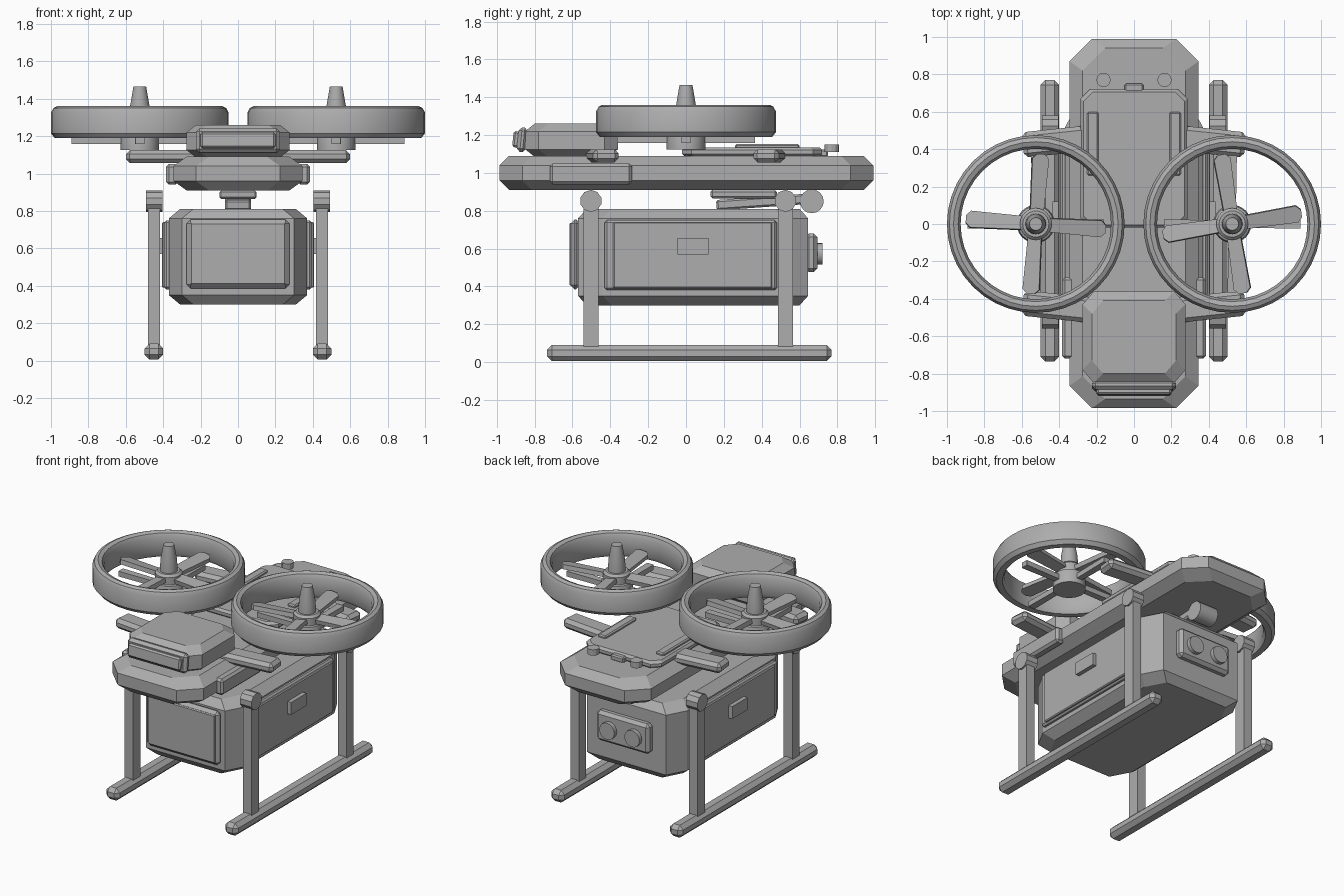
import bpy, bmesh, math
from mathutils import Matrix, Vector

if "Cube" in bpy.data.objects:
    bpy.data.objects.remove(bpy.data.objects["Cube"])

grey = bpy.data.materials.new("plain_grey")
grey.diffuse_color = (0.42, 0.42, 0.42, 1)
grey.use_nodes = True
grey.node_tree.nodes["Principled BSDF"].inputs["Base Color"].default_value = grey.diffuse_color


def finish(name, bm, smooth=False):
    bmesh.ops.recalc_face_normals(bm, faces=bm.faces[:])
    me = bpy.data.meshes.new(name)
    bm.to_mesh(me)
    bm.free()
    me.materials.append(grey)
    ob = bpy.data.objects.new(name, me)
    bpy.context.collection.objects.link(ob)
    if smooth:
        bpy.context.view_layer.objects.active = ob
        ob.select_set(True)
        bpy.ops.object.shade_smooth_by_angle(angle=math.radians(35))
        ob.select_set(False)
    return ob


def box(name, x, y, z, bevel=0.0, rot=None):
    """Box from (min, max) ranges, with chamfered edges; rot = (axis, degrees)."""
    bm = bmesh.new()
    size = [r[1] - r[0] for r in (x, y, z)]
    mid = Vector([(r[0] + r[1]) / 2 for r in (x, y, z)])
    bmesh.ops.create_cube(bm, size=1, matrix=Matrix.Diagonal((*size, 1)))
    if bevel:
        bmesh.ops.bevel(bm, geom=bm.edges[:], offset=bevel, segments=1, affect='EDGES')
    m = Matrix.Translation(mid)
    if rot:
        m = m @ Matrix.Rotation(math.radians(rot[1]), 4, rot[0])
    bm.transform(m)
    return finish(name, bm)


def chamfered_block(name, hx, y0, y1, z0, z1, cx, cy, ix, iy, h):
    """Octagonal block whose top and bottom slope inwards."""
    bm = bmesh.new()
    rings = []
    for z, k in ((z0, 1), (z0 + h, 0), (z1 - h, 0), (z1, 1)):
        a, b0, b1 = hx - k * ix, y0 + k * iy, y1 - k * iy
        pts = [(a - cx, b0), (a, b0 + cy), (a, b1 - cy), (a - cx, b1)]
        pts += [(-px, py) for px, py in reversed(pts)]
        rings.append([bm.verts.new((px, py, z)) for px, py in pts])
    for lo, hi in zip(rings, rings[1:]):
        for i in range(8):
            j = (i + 1) % 8
            bm.faces.new((lo[i], lo[j], hi[j], hi[i]))
    bm.faces.new(rings[0])
    bm.faces.new(rings[-1])
    return finish(name, bm)


def lathe(name, profile, loc, axis='Z', n=24, closed=False):
    """Spin (radius, height) points round an axis."""
    bm = bmesh.new()
    loops = [[bm.verts.new((r * math.cos(2 * math.pi * i / n), r * math.sin(2 * math.pi * i / n), z))
              for i in range(n)] for r, z in profile]
    pairs = list(zip(loops, loops[1:]))
    if closed:
        pairs.append((loops[-1], loops[0]))
    else:
        bm.faces.new(loops[0])
        bm.faces.new(loops[-1])
    for a, b in pairs:
        for i in range(n):
            j = (i + 1) % n
            bm.faces.new((a[i], a[j], b[j], b[i]))
    turn = {'Z': Matrix(), 'X': Matrix.Rotation(math.pi / 2, 4, 'Y'),
            'Y': Matrix.Rotation(-math.pi / 2, 4, 'X')}[axis]
    bm.transform(Matrix.Translation(loc) @ turn)
    return finish(name, bm, n > 12)


def bar(name, start, angle, r0, r1, width, thick, cut, pitch=0):
    """Flat bar pointing outwards from a centre, with a chamfered far end."""
    bm = bmesh.new()
    w = width / 2
    pts = [(r0, -w * 0.8), (r1 - cut, -w), (r1, -w + cut), (r1, w - cut), (r1 - cut, w), (r0, w * 0.8)]
    lo = [bm.verts.new((x, y, -thick / 2)) for x, y in pts]
    hi = [bm.verts.new((x, y, thick / 2)) for x, y in pts]
    bm.faces.new(lo)
    bm.faces.new(hi)
    for i in range(6):
        j = (i + 1) % 6
        bm.faces.new((lo[i], lo[j], hi[j], hi[i]))
    bm.transform(Matrix.Translation(start) @ Matrix.Rotation(math.radians(angle), 4, 'Z')
                 @ Matrix.Rotation(math.radians(pitch), 4, 'X'))
    return finish(name, bm)


def span(s, a, b):
    return (min(s * a, s * b), max(s * a, s * b))


# Hull, front cabin and visor
chamfered_block("hull", 0.345, -0.985, 0.99, 0.91, 1.09, 0.12, 0.12, 0.07, 0.05, 0.05)
chamfered_block("cabin", 0.275, -0.85, -0.36, 1.085, 1.26, 0.06, 0.07, 0.05, 0.05, 0.04)
box("visor_frame", (-0.225, 0.225), (-0.89, -0.84), (1.11, 1.24), 0.018, ('X', -6))
box("visor", (-0.20, 0.20), (-0.915, -0.88), (1.135, 1.22), 0.01, ('X', -6))

# Rear deck with strips, latch and knobs
chamfered_block("rear_deck", 0.285, -0.02, 0.72, 1.085, 1.135, 0.05, 0.05, 0.015, 0.015, 0.015)
box("deck_latch", (-0.05, 0.05), (0.70, 0.75), (1.085, 1.125), 0.008)

# Cargo box with panels
chamfered_block("cargo_box", 0.37, -0.57, 0.645, 0.30, 0.81, 0.07, 0.13, 0.06, 0.045, 0.05)
box("front_panel", (-0.275, 0.275), (-0.61, -0.56), (0.385, 0.755), 0.022)
box("front_door", (-0.255, 0.255), (-0.617, -0.60), (0.405, 0.735), 0.006)
box("back_panel", (-0.2, 0.2), (0.63, 0.695), (0.475, 0.68), 0.02)

# Tilted sensor boom under the hull
box("boom_mount", (-0.1, 0.1), (0.13, 0.48), (0.865, 0.91), 0.01)
box("boom", (-0.07, 0.07), (0.16, 0.68), (0.82, 0.875), 0.01, ('X', 4))
lathe("boom_sensor", [(0.063, -0.07), (0.063, 0.07)], (0, 0.665, 0.85), 'X', 16)

for s, side in ((-1, "left"), (1, "right")):
    # Deck and hull details
    box(side + "_deck_strip", span(s, 0.19, 0.25), (0.26, 0.60), (1.12, 1.152), 0.008)
    lathe(side + "_deck_knob", [(0.038, 1.11), (0.038, 1.15)], (s * 0.163, 0.77, 0), 'Z', 12)
    box(side + "_hull_pod", span(s, 0.32, 0.385), (-0.72, -0.285), (0.94, 1.05), 0.015)

    # Cargo side panel, latch and rear lamp
    box(side + "_side_panel", span(s, 0.35, 0.395), (-0.43, 0.48), (0.38, 0.75), 0.012)
    box(side + "_side_door", span(s, 0.38, 0.407), (-0.385, 0.455), (0.39, 0.74), 0.006)
    box(side + "_side_latch", span(s, 0.40, 0.435), (-0.045, 0.12), (0.57, 0.655))
    lathe(side + "_back_lamp", [(0.057, 0.68), (0.057, 0.722)], (s * 0.095, 0, 0.573), 'Y', 16)

    # Landing legs and skid
    box(side + "_skid", span(s, 0.4, 0.5), (-0.735, 0.77), (0.005, 0.09), 0.026)
    for y, end in ((-0.503, "front"), (0.525, "back")):
        tag = side + "_" + end
        box(tag + "_leg", span(s, 0.417, 0.482), (y - 0.04, y + 0.04), (0.07, 0.86))
        lathe(tag + "_leg_joint", [(0.058, -0.044), (0.058, 0.044)], (s * 0.449, y, 0.852), 'X', 10)
        # Side arms, slightly splayed
        t = 1 if y > 0 else -1
        box(tag + "_arm", span(s, 0.16, 0.595), (t * 0.445 - 0.068, t * 0.445 + 0.068),
            (1.055, 1.125), 0.022, ('Z', -s * t * 6))

    # Ducted rotor
    c = s * 0.525
    lathe(side + "_duct", [(0.455, 1.19), (0.475, 1.215), (0.475, 1.325), (0.462, 1.35), (0.44, 1.36),
                           (0.415, 1.35), (0.402, 1.325), (0.402, 1.215), (0.415, 1.19)],
          (c, 0, 0), 'Z', 40, True)
    lathe(side + "_motor", [(0.102, 1.125), (0.102, 1.19), (0.095, 1.22), (0.085, 1.225), (0.085, 1.275),
                            (0.07, 1.29), (0.055, 1.29), (0.052, 1.36), (0.034, 1.465)], (c, 0, 0))
    spin = 9 if s > 0 else -4
    for k in range(4):
        bar(f"{side}_blade_{k + 1}", (c, 0, 1.25), spin + 90 * k, 0.06, 0.375, 0.09, 0.03, 0.025, 10)
        bar(f"{side}_strut_{k + 1}", (c, 0, 1.175), 90 * k, 0.06, 0.365, 0.05, 0.035, 0.001)
